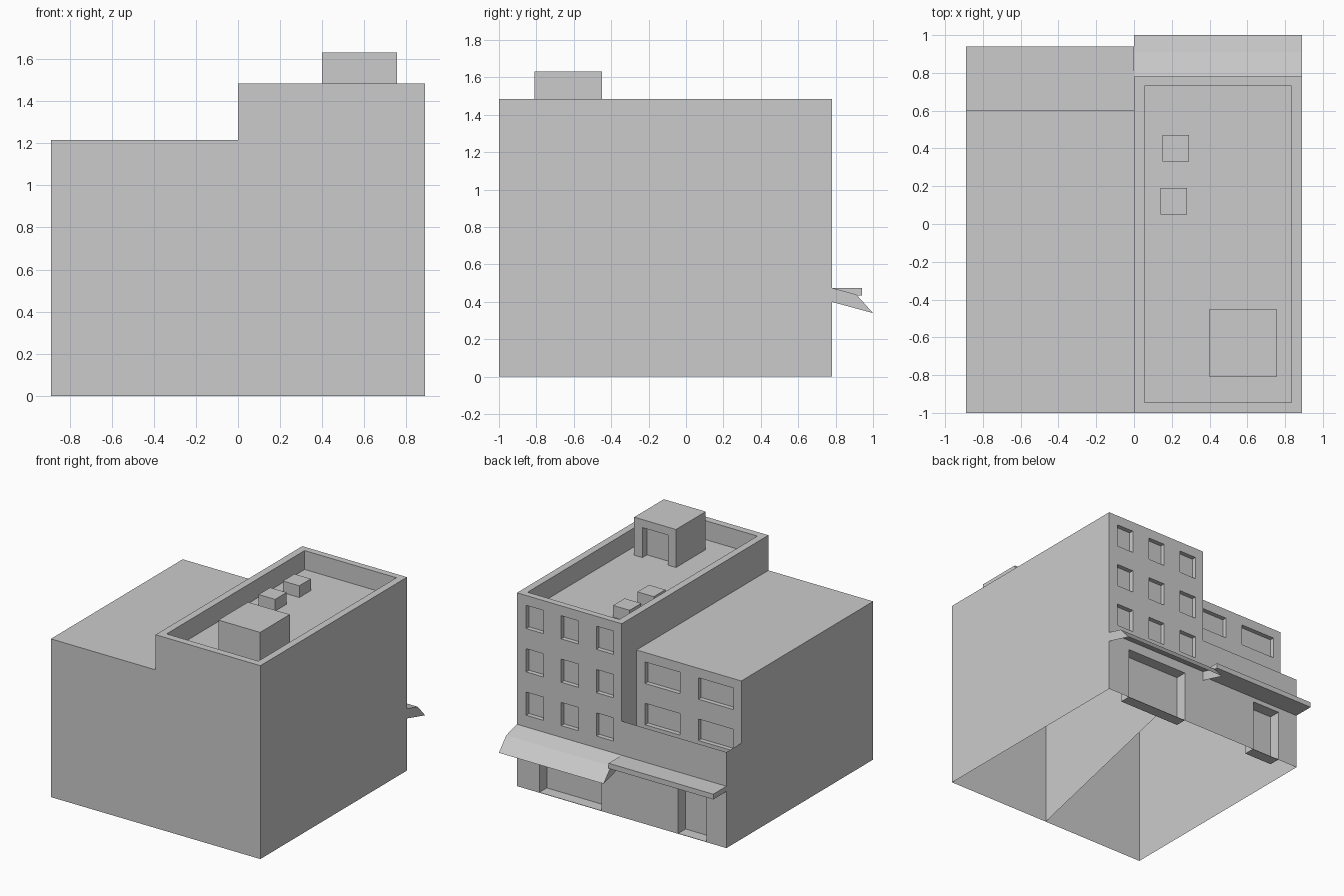
import bpy
import bmesh

cube = bpy.data.objects.get("Cube")
if cube:
    bpy.data.objects.remove(cube, do_unlink=True)

# One plain grey for everything
grey = bpy.data.materials.new("plain_grey")
grey.use_nodes = True
colour = (0.6, 0.6, 0.6, 1)
grey.diffuse_color = colour
grey.node_tree.nodes["Principled BSDF"].inputs["Base Color"].default_value = colour

W = 0.89        # half width of the pair
FRONT = 0.78    # street facade
BACK = -1.0
STEP = 0.6      # set back upper facade of the low house
DECK = 0.475    # canopy and terrace level
TALL, LOW, ROOF = 1.485, 1.215, 1.34


def add_prism(bm, x0, x1, profile):
    """Extrude a (y, z) outline from x0 to x1."""
    face = bm.faces.new([bm.verts.new((x0, y, z)) for y, z in profile])
    new = bmesh.ops.extrude_face_region(bm, geom=[face])["geom"]
    for v in new:
        if isinstance(v, bmesh.types.BMVert):
            v.co.x = x1


def add_box(bm, x0, x1, y0, y1, z0, z1):
    add_prism(bm, x0, x1, [(y0, z0), (y1, z0), (y1, z1), (y0, z1)])


def finish(name, bm, solid=True):
    if solid:
        bmesh.ops.recalc_face_normals(bm, faces=bm.faces)
    mesh = bpy.data.meshes.new(name)
    bm.to_mesh(mesh)
    bm.free()
    mesh.materials.append(grey)
    obj = bpy.data.objects.new(name, mesh)
    bpy.context.collection.objects.link(obj)
    return obj


def box(name, *size):
    bm = bmesh.new()
    add_box(bm, *size)
    return finish(name, bm)


def sheet(name, *polygons):
    bm = bmesh.new()
    for poly in polygons:
        bm.faces.new([bm.verts.new(p) for p in poly])
    bmesh.ops.remove_doubles(bm, verts=bm.verts, dist=0.0001)
    return finish(name, bm, solid=False)


def carve(obj, cuts, unwanted=None):
    """Cut box recesses, then drop the faces matched by a rule."""
    bm = bmesh.new()
    for cut in cuts:
        add_box(bm, *cut)
    cutter = finish("recess_cutter", bm)
    cutter.hide_render = True
    mod = obj.modifiers.new("recesses", 'BOOLEAN')
    mod.operation = 'DIFFERENCE'
    mod.solver = 'EXACT'
    mod.object = cutter
    graph = bpy.context.evaluated_depsgraph_get()
    mesh = bpy.data.meshes.new_from_object(obj.evaluated_get(graph))
    obj.modifiers.clear()
    obj.data = mesh
    bpy.data.objects.remove(cutter, do_unlink=True)
    if unwanted:
        bm = bmesh.new()
        bm.from_mesh(mesh)
        bad = [f for f in bm.faces if unwanted(f.calc_center_median(), f.normal)]
        bmesh.ops.delete(bm, geom=bad, context='FACES')
        bm.to_mesh(mesh)
        bm.free()


def open_shell(centre, normal):
    """Open underside, and the shared side that the party wall replaces."""
    underside = centre.z < 0.001 and normal.z < -0.9
    shared = abs(centre.x) < 0.001 and abs(normal.x) > 0.9
    return underside or shared


# Tall house: sunken roof, doorway, three by three windows
tall = box("tall_house", 0, W, BACK, FRONT, 0, TALL)
cuts = [(0.055, 0.835, -0.945, 0.73, ROOF, TALL + 0.1),
        (0.17, 0.70, FRONT - 0.09, FRONT + 0.1, 0.003, 0.40)]
for col in range(3):
    for row in range(3):
        x, z = 0.07 + col * 0.298, 0.565 + row * 0.333
        cuts.append((x, x + 0.146, FRONT - 0.035, FRONT + 0.1, z, z + 0.178))
carve(tall, cuts, open_shell)

# Low house: stepped section, doorway, two by two windows
bm = bmesh.new()
add_prism(bm, -W, 0, [(BACK, 0), (FRONT, 0), (FRONT, DECK),
                      (STEP, DECK), (STEP, LOW), (BACK, LOW)])
low = finish("low_house", bm)
cuts = [(-0.72, -0.48, FRONT - 0.09, FRONT + 0.1, 0.003, 0.40)]
for x in (-0.823, -0.371):
    for z in (0.66, 0.977):
        cuts.append((x, x + 0.298, STEP - 0.035, STEP + 0.1, z, z + 0.165))
carve(low, cuts, open_shell)

# Wall between the two houses
sheet("party_wall", [(0, BACK, 0), (0, BACK, TALL),
                     (0, FRONT, TALL), (0, FRONT, DECK)])

# Thin terrace parapet around the step
PARAPET = 0.737
sheet("terrace_parapet",
      [(0, FRONT, DECK), (-W, FRONT, DECK), (-W, FRONT, PARAPET), (0, FRONT, PARAPET)],
      [(-W, FRONT, DECK), (-W, STEP, DECK), (-W, STEP, PARAPET), (-W, FRONT, PARAPET)])

# Canopy over the low shop front
box("shop_canopy", -W, 0, FRONT, 0.94, 0.435, DECK)

# Bent awning with end flaps, open underneath
top, knee, lip, heel = (FRONT, DECK), (0.91, 0.44), (1.0, 0.34), (FRONT, 0.40)


def span(a, b):
    return [(W, *a), (0, *a), (0, *b), (W, *b)]


sheet("shop_awning", span(top, knee), span(knee, lip),
      [(W, *p) for p in (top, knee, lip, heel)],
      [(0, *p) for p in (heel, lip, knee, top)])

# Roof stair house with doorway, and two vents
stair = box("stair_house", 0.40, 0.755, -0.81, -0.45, ROOF, 1.632)
carve(stair, [(0.47, 0.685, -0.505, -0.3, ROOF - 0.05, 1.57)])
for i, (x, y) in enumerate([(0.15, 0.33), (0.14, 0.05)], 1):
    box(f"roof_vent_{i}", x, x + 0.14, y, y + 0.14, ROOF, 1.43)
